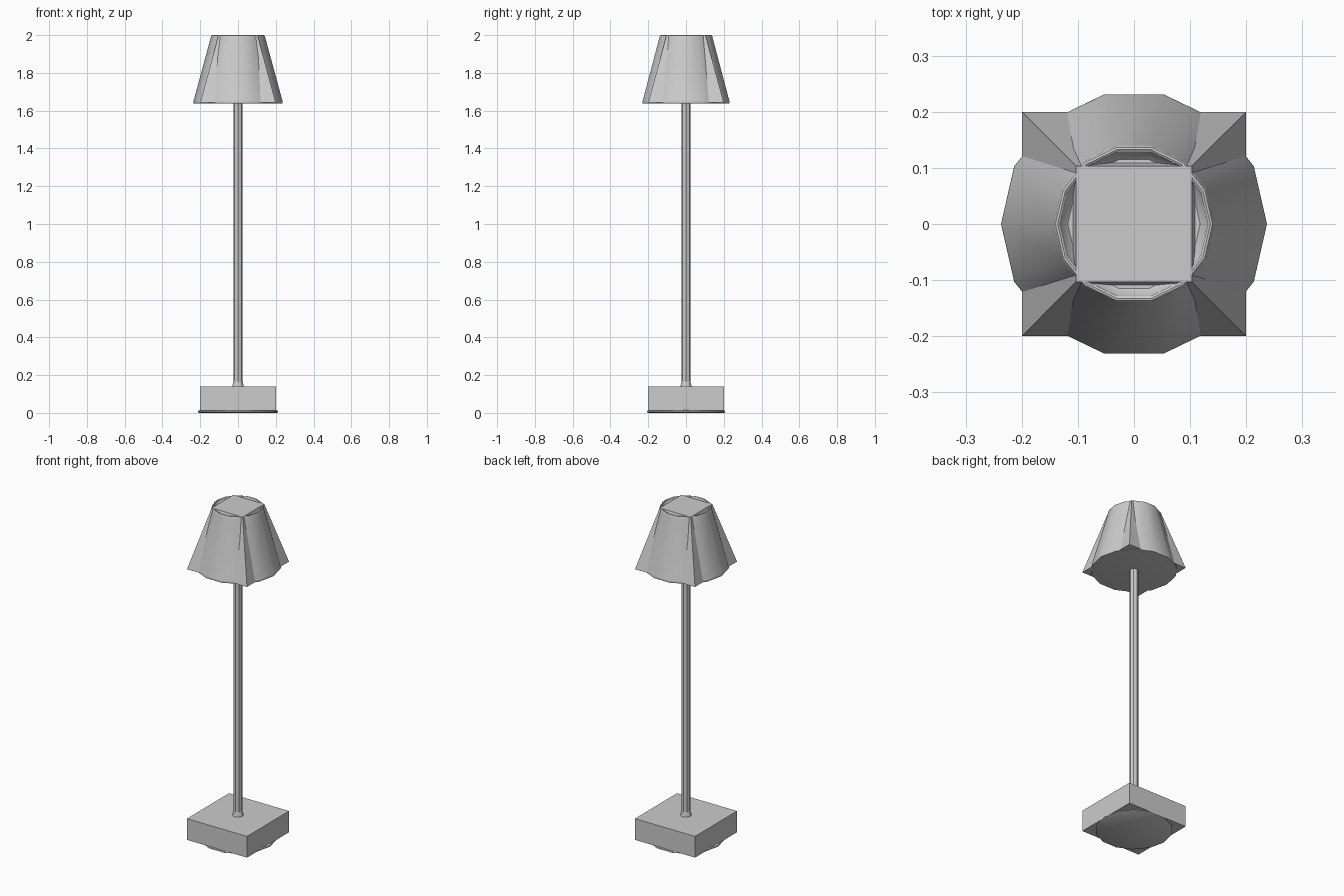
import bpy, bmesh, math

if "Cube" in bpy.data.objects:
    bpy.data.objects.remove(bpy.data.objects["Cube"])


def make_object(name, bm, smooth=None):
    bmesh.ops.recalc_face_normals(bm, faces=bm.faces)
    mesh = bpy.data.meshes.new(name)
    bm.to_mesh(mesh)
    bm.free()
    ob = bpy.data.objects.new(name, mesh)
    bpy.context.collection.objects.link(ob)
    if smooth:
        bpy.ops.object.select_all(action='DESELECT')
        ob.select_set(True)
        bpy.context.view_layer.objects.active = ob
        bpy.ops.object.shade_smooth_by_angle(angle=math.radians(smooth))
    return ob


def lathe(name, profile, sides, smooth=None):
    """Solid of revolution around z, both ends closed with caps."""
    bm = bmesh.new()
    rings = []
    for r, z in profile:
        rings.append([bm.verts.new((r * math.cos(2 * math.pi * i / sides),
                                    r * math.sin(2 * math.pi * i / sides), z))
                      for i in range(sides)])
    for a, b in zip(rings, rings[1:]):
        for i in range(sides):
            j = (i + 1) % sides
            bm.faces.new((a[i], a[j], b[j], b[i]))
    bm.faces.new(rings[0])
    bm.faces.new(rings[-1])
    return make_object(name, bm, smooth)


def square_frustum(name, half_bottom, half_top, z0, z1):
    """Four-sided block, tapered when the two half widths differ."""
    bm = bmesh.new()
    bmesh.ops.create_cube(bm, size=2)
    for v in bm.verts:
        h, z = (half_top, z1) if v.co.z > 0 else (half_bottom, z0)
        v.co = (v.co.x * h, v.co.y * h, z)
    return make_object(name, bm)


# Base: square block on a thin round foot
square_frustum("base_block", 0.2, 0.2, 0.012, 0.14)
lathe("base_foot", [(0.205, 0), (0.212, 0.004), (0.21, 0.01), (0.2, 0.016)], 14, 35)

# Stem with a small flared collar
lathe("stem", [(0.025, 0.13), (0.025, 1.66)], 8)
lathe("stem_collar", [(0.031, 0.135), (0.03, 0.142), (0.026, 0.158), (0.024, 0.168)], 14, 35)

# Shade: round cone with rolled rim and recessed top
lathe("round_shade", [
    (0.229, 1.638), (0.235, 1.639), (0.237, 1.645), (0.235, 1.653),
    (0.144, 1.988), (0.143, 1.994), (0.140, 1.999), (0.136, 2.0),
    (0.132, 1.997), (0.130, 1.990), (0.118, 1.978)], 14, 35)

# Square tapered shade crossing through the round one
square_frustum("square_shade", 0.2, 0.103, 1.642, 2.0)
